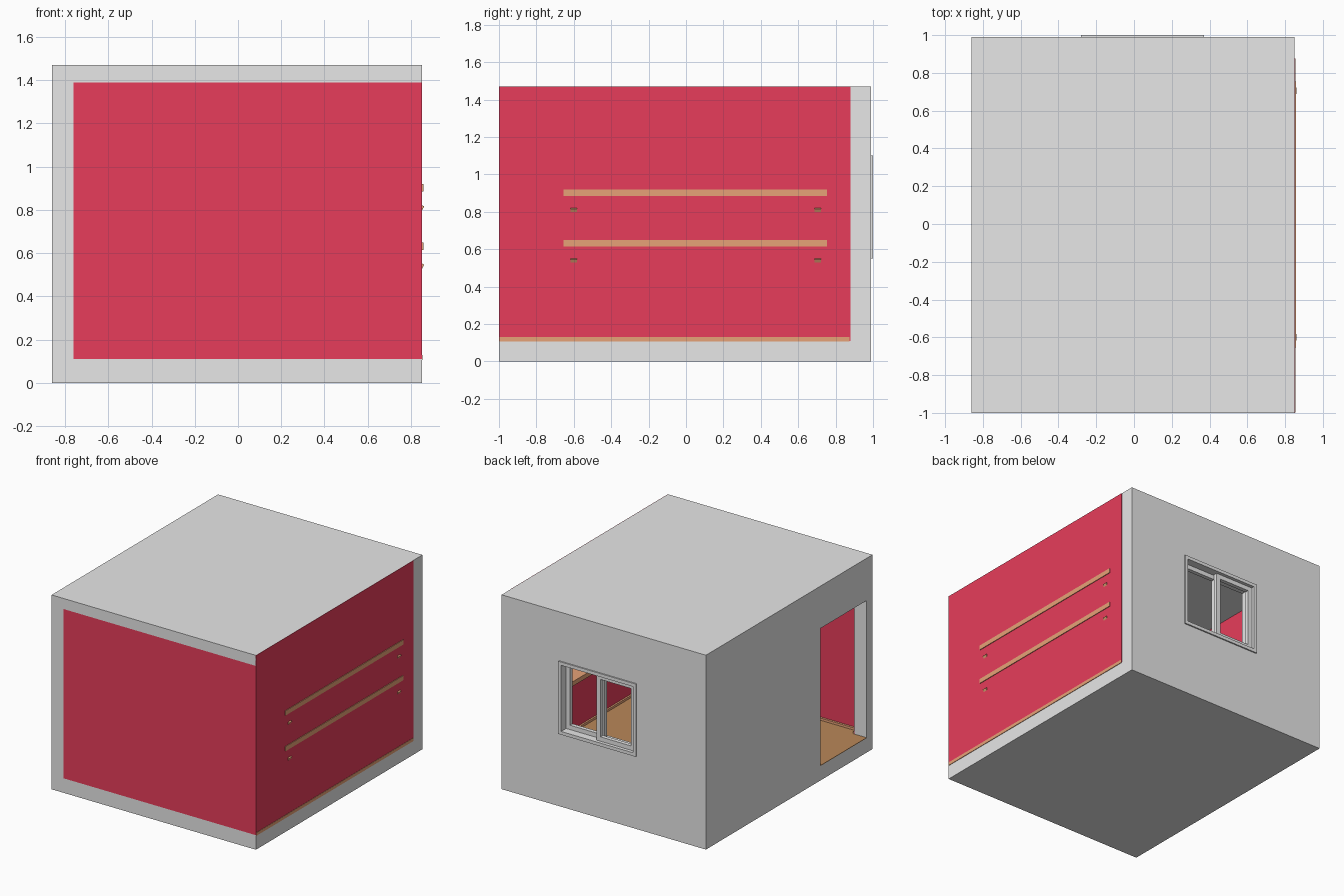
import bpy, bmesh, math
from mathutils import Matrix, Vector

if "Cube" in bpy.data.objects:
    bpy.data.objects.remove(bpy.data.objects["Cube"])


def material(name, rgb):
    m = bpy.data.materials.new(name)
    m.diffuse_color = (*rgb, 1)
    m.use_nodes = True
    m.node_tree.nodes["Principled BSDF"].inputs["Base Color"].default_value = m.diffuse_color
    return m


GREY = material("light grey plaster", (0.8, 0.8, 0.8))
RED = material("crimson paint", (0.8, 0.046, 0.104))
WOOD = material("light wood", (0.8, 0.365, 0.185))
FLOOR = material("floor wood", (0.49, 0.245, 0.1))


def add_box(bm, x, y, z):
    mat = Matrix.Translation(((x[0] + x[1]) / 2, (y[0] + y[1]) / 2, (z[0] + z[1]) / 2))
    mat = mat @ Matrix.Diagonal((x[1] - x[0], y[1] - y[0], z[1] - z[0], 1))
    bmesh.ops.create_cube(bm, size=1, matrix=mat)


def finish(name, bm, mat):
    me = bpy.data.meshes.new(name)
    bm.to_mesh(me)
    bm.free()
    ob = bpy.data.objects.new(name, me)
    bpy.context.collection.objects.link(ob)
    if mat:
        me.materials.append(mat)
    return ob


def boxes(name, mat, *parts):
    bm = bmesh.new()
    for p in parts:
        add_box(bm, *p)
    return finish(name, bm, mat)


def cut(ob, cutters):
    bpy.context.view_layer.objects.active = ob
    for c in cutters:
        mod = ob.modifiers.new("cut", 'BOOLEAN')
        mod.operation = 'DIFFERENCE'
        mod.solver = 'EXACT'
        mod.object = c
        bpy.ops.object.modifier_apply(modifier=mod.name)


# Main dimensions
L, R, F, B, H = -0.86, 0.85, -1.0, 0.99, 1.47
IL, IB, Z0, Z1 = -0.76, 0.88, 0.11, 1.39
WX, WZ = (-0.28, 0.37), (0.55, 1.10)
DY, DZ = (-0.93, -0.38), (Z0, 1.15)

# Cutters: room space open to front and right, window, door
room = boxes("room_cutter", None, ((IL, 1.2), (-1.3, IB), (Z0, Z1)))
window = boxes("window_cutter", None,
               ((WX[0] + .015, WX[1] - .015), (0.7, 1.2), (WZ[0] + .015, WZ[1] - .015)))
door = boxes("door_cutter", None, ((-1.1, -0.6), DY, (DZ[0] - 0.0005, DZ[1])))

# Plaster shell
shell = boxes("plaster_shell", GREY, ((L, R), (F, B), (0, H)))
cut(shell, [room, window, door])

# Painted wall panels
boxes("front_wall", RED, ((IL, R), (F, F + .004), (Z0, Z1)))
boxes("right_wall", RED, ((R - .002, R + .002), (F, IB), (Z0, H)))
left = boxes("left_wall_paint", RED, ((IL - .001, IL + .004), (F + .004, IB), (Z0, Z1)))
cut(left, [door])
back = boxes("back_wall_paint", RED, ((IL, R - .002), (IB - .004, IB + .001), (Z0, Z1)))
cut(back, [window])

for c in (room, window, door):
    bpy.data.objects.remove(c)

# Floor boards, running through the doorway
boxes("wood_floor", FLOOR,
      ((IL, R - .002), (F + .004, IB), (Z0 - .002, Z0 + .003)),
      ((L, IL), DY, (Z0 - .002, Z0 + .003)))

# Baseboards
zb = (Z0 - .004, Z0 + .02)
boxes("baseboards", WOOD,
      ((R - .015, R + .004), (F + .002, IB - .005), zb),
      ((IL, R), (F + .003, F + .02), zb),
      ((IL, R), (IB - .02, IB), zb),
      ((IL, IL + .015), (DY[1], IB), zb),
      ((IL, IL + .015), (F + .003, DY[0]), zb))

# Shelves on the right wall with slanted supports
for label, top in (("upper", 0.92), ("lower", 0.65)):
    boxes(label + "_shelf", WOOD, ((0.65, 0.857), (-0.655, 0.755), (top - .035, top)))
    bm = bmesh.new()
    a, b = Vector((0.855, 0, top - .115)), Vector((0.70, 0, top - .03))
    d = b - a
    for y in (-0.60, 0.705):
        mat = Matrix.Translation((a + b) / 2 + Vector((0, y, 0)))
        mat = mat @ Matrix.Rotation(math.atan2(-d.z, d.x), 4, 'Y')
        mat = mat @ Matrix.Diagonal((d.length, .034, .026, 1))
        bmesh.ops.create_cube(bm, size=1, matrix=mat)
    finish(label + "_shelf_brackets", bm, WOOD)


def ring(x, z, y, w):
    """Four bars forming a rectangular frame."""
    return [((x[0], x[0] + w), y, z), ((x[1] - w, x[1]), y, z),
            ((x[0] + w, x[1] - w), y, (z[0], z[0] + w)),
            ((x[0] + w, x[1] - w), y, (z[1] - w, z[1]))]


# Sliding window: outer frame and two overlapping sashes
boxes("window_frame", GREY, *ring(WX, WZ, (0.87, 1.0), 0.025))
ix, iz = (WX[0] + .025, WX[1] - .025), (WZ[0] + .025, WZ[1] - .025)
mid = sum(WX) / 2
boxes("left_sash", GREY, *ring((ix[0], mid + .02), iz, (0.945, 0.975), 0.033))
boxes("right_sash", GREY, *ring((mid - .02, ix[1]), iz, (0.91, 0.94), 0.033))
